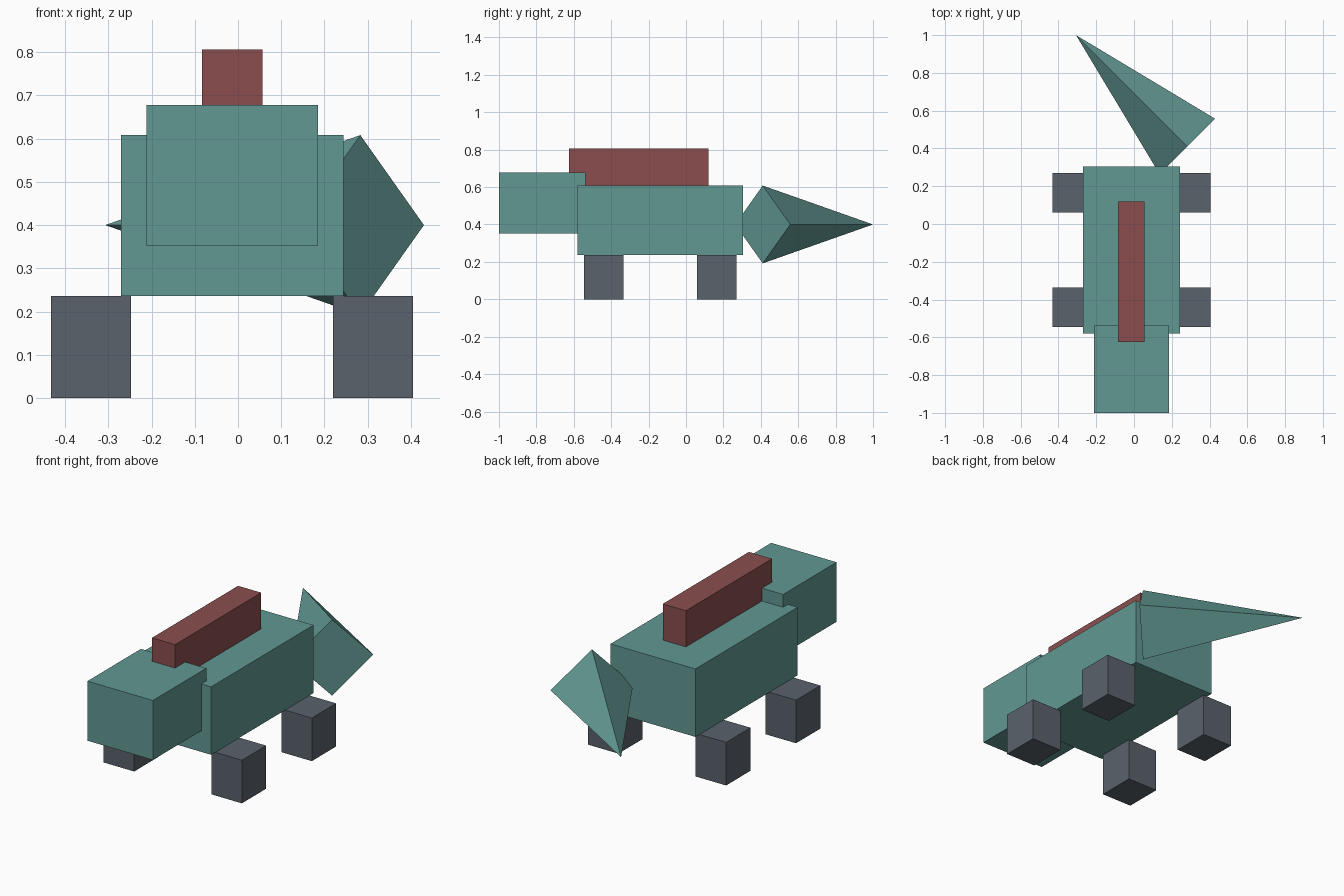
import bpy
import bmesh
import math
from mathutils import Matrix, Vector

cube = bpy.data.objects.get("Cube")
if cube:
    bpy.data.objects.remove(cube, do_unlink=True)


def make_material(name, rgb):
    mat = bpy.data.materials.new(name)
    mat.use_nodes = True
    mat.diffuse_color = (*rgb, 1)
    mat.node_tree.nodes["Principled BSDF"].inputs["Base Color"].default_value = (*rgb, 1)
    return mat


teal = make_material("teal", (0.122, 0.314, 0.292))
slate = make_material("slate_grey", (0.102, 0.122, 0.147))
red = make_material("dull_red", (0.258, 0.076, 0.076))


def finish(name, bm, mat):
    mesh = bpy.data.meshes.new(name)
    bm.to_mesh(mesh)
    bm.free()
    mesh.materials.append(mat)
    obj = bpy.data.objects.new(name, mesh)
    bpy.context.collection.objects.link(obj)
    return obj


def box(name, low, high, mat):
    low, high = Vector(low), Vector(high)
    bm = bmesh.new()
    bmesh.ops.create_cube(bm, size=1)
    bmesh.ops.scale(bm, vec=high - low, verts=bm.verts)
    obj = finish(name, bm, mat)
    obj.location = (low + high) / 2
    return obj


# Body, head and back ridge share a centre line slightly off x = 0
mid = -0.0135
box("body", (mid - 0.257, -0.58, 0.236), (mid + 0.257, 0.305, 0.608), teal)
box("head", (mid - 0.198, -1.0, 0.352), (mid + 0.198, -0.538, 0.678), teal)
box("back_ridge", (mid - 0.07, -0.625, 0.6), (mid + 0.07, 0.12, 0.806), red)

# Four legs
for side, x in (("left", mid + 0.326), ("right", mid - 0.326)):
    for end, y in (("front", -0.44), ("back", 0.165)):
        box(f"{end}_{side}_leg", (x - 0.0925, y - 0.105, 0),
            (x + 0.0925, y + 0.105, 0.236), slate)

# Four-sided pointed tail, swung sideways
bm = bmesh.new()
bmesh.ops.create_cone(bm, cap_ends=True, segments=4, radius1=0.208, radius2=0, depth=0.834)
bmesh.ops.remove_doubles(bm, verts=bm.verts, dist=0.0001)
tail = finish("tail", bm, teal)
turn = Matrix.Rotation(math.radians(45), 4, 'Z') @ Matrix.Rotation(math.radians(-90), 4, 'X')
tail.matrix_world = Matrix.Translation((-0.012, 0.705, 0.4)) @ turn
